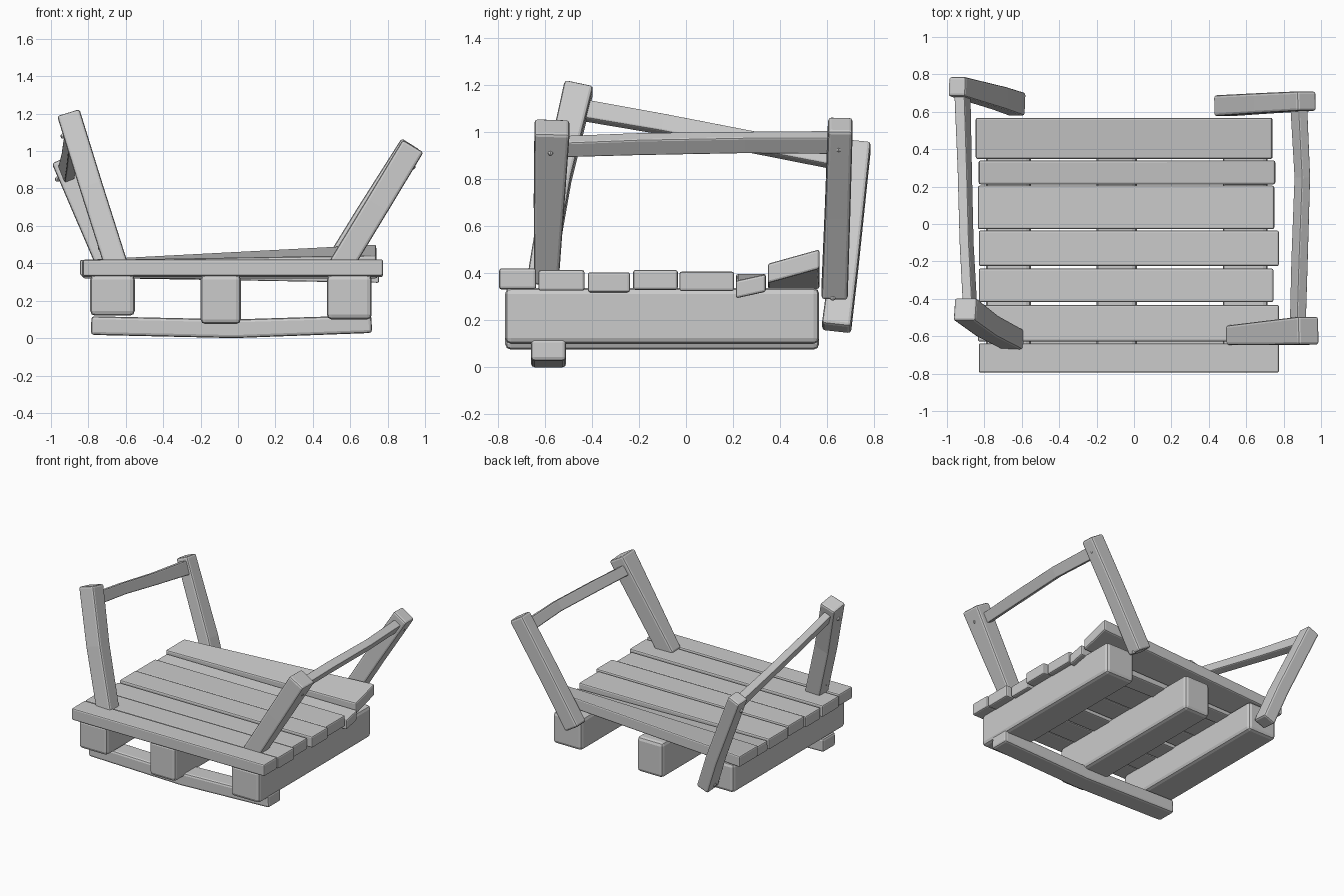
import bpy, bmesh
from mathutils import Vector

wood = bpy.data.materials.new("grey_wood")
wood.diffuse_color = (0.6, 0.6, 0.6, 1)


def add(name, bm, bevel=0.0, segments=2):
    bmesh.ops.recalc_face_normals(bm, faces=bm.faces)
    me = bpy.data.meshes.new(name)
    bm.to_mesh(me)
    bm.free()
    me.materials.append(wood)
    ob = bpy.data.objects.new(name, me)
    bpy.context.collection.objects.link(ob)
    if bevel:
        mod = ob.modifiers.new("worn_edges", 'BEVEL')
        mod.width, mod.segments = bevel, segments
        mod.limit_method, mod.angle_limit = 'ANGLE', 0.7
    return ob


def beam(name, points, sizes, side, bevel=0.012):
    """Rectangular timber through points; sizes = (along side, across) per point."""
    pts = [Vector(p) for p in points]
    bm = bmesh.new()
    rings = []
    for i, p in enumerate(pts):
        t = (pts[min(i + 1, len(pts) - 1)] - pts[max(i - 1, 0)]).normalized()
        s = Vector(side)
        s = (s - t * s.dot(t)).normalized()
        u = t.cross(s)
        w, h = sizes[i]
        rings.append([bm.verts.new(p + s * a * w / 2 + u * b * h / 2)
                      for a, b in ((-1, -1), (1, -1), (1, 1), (-1, 1))])
    for r, q in zip(rings, rings[1:]):
        for k in range(4):
            bm.faces.new((r[k], r[(k + 1) % 4], q[(k + 1) % 4], q[k]))
    bm.faces.new(rings[0])
    bm.faces.new(rings[-1])
    return add(name, bm, bevel)


def nail(name, p):
    bm = bmesh.new()
    bmesh.ops.create_uvsphere(bm, u_segments=8, v_segments=6, radius=0.014)
    bmesh.ops.translate(bm, verts=bm.verts, vec=p)
    add(name, bm)


# Deck planks: x range, y range, centre height left / right, thickness, roll of the right end
planks = [
    (-0.83, 0.775, -0.795, -0.638, 0.375, 0.377, 0.088, 0),
    (-0.835, 0.775, -0.628, -0.432, 0.37, 0.37, 0.088, 0),
    (-0.83, 0.745, -0.418, -0.238, 0.362, 0.362, 0.085, 0),
    (-0.83, 0.775, -0.225, -0.035, 0.372, 0.372, 0.085, 0),
    (-0.835, 0.75, -0.028, 0.205, 0.366, 0.366, 0.083, 0),
    (-0.83, 0.755, 0.212, 0.34, 0.36, 0.345, 0.075, 0.22),
    (-0.845, 0.74, 0.348, 0.568, 0.375, 0.43, 0.083, 0.28),
]
for i, (x0, x1, y0, y1, za, zb, th, roll) in enumerate(planks):
    yc = (y0 + y1) / 2
    ob = beam(f"deck_plank_{i + 1}", [(x0, yc, za), (x1, yc, zb)],
              [(y1 - y0, th)] * 2, (0, 1, 0), 0.01)
    for v in ob.data.vertices:          # twist the warped planks towards +x
        if v.co.x > 0:
            v.co.z += roll * (v.co.y - yc)

# Runners under the deck
for name, x0, x1, z0 in (("left_runner", -0.79, -0.552, 0.12),
                         ("middle_runner", -0.2, 0.015, 0.075),
                         ("right_runner", 0.475, 0.715, 0.1)):
    xc, zc = (x0 + x1) / 2, (z0 + 0.338) / 2
    beam(name, [(xc, -0.77, zc), (xc, 0.567, zc)],
         [(x1 - x0, 0.338 - z0)] * 2, (1, 0, 0), 0.025)

# Bottom slat, slightly bowed
beam("bottom_slat", [(-0.785, -0.585, 0.067), (-0.02, -0.585, 0.05), (0.715, -0.585, 0.075)],
     [(0.15, 0.1), (0.15, 0.1), (0.15, 0.095)], (0, 1, 0), 0.016)

# Leaning corner posts
posts = {
    "front_left_post": ([(-0.645, -0.62, 0.37), (-0.785, -0.545, 0.81), (-0.904, -0.455, 1.195)],
                        [(0.11, 0.125), (0.115, 0.125), (0.125, 0.125)]),
    "back_left_post": ([(-0.625, 0.64, 0.165), (-0.72, 0.672, 0.42), (-0.948, 0.735, 0.95)],
                       [(0.125, 0.1), (0.12, 0.1), (0.105, 0.1)]),
    "front_right_post": ([(0.545, -0.595, 0.38), (0.745, -0.583, 0.71), (0.935, -0.57, 1.025)],
                         [(0.105, 0.13), (0.13, 0.13), (0.15, 0.13)]),
    "back_right_post": ([(0.475, 0.632, 0.315), (0.69, 0.645, 0.665), (0.925, 0.657, 1.035)],
                        [(0.112, 0.12), (0.108, 0.12), (0.105, 0.12)]),
}
for name, (pts, sizes) in posts.items():
    beam(name, pts, sizes, (0, 1, 0), 0.014)

# Handrails joining the posts on each side
beam("left_rail", [(-0.875, -0.47, 1.1), (-0.895, -0.1, 1.035), (-0.905, 0.3, 0.955), (-0.918, 0.72, 0.88)],
     [(0.055, 0.085), (0.055, 0.08), (0.055, 0.085), (0.06, 0.1)], (0.93, 0, 0.37), 0.008)
beam("right_rail", [(0.875, -0.57, 0.938), (0.885, -0.2, 0.95), (0.9, 0.25, 0.957), (0.88, 0.65, 0.957)],
     [(0.06, 0.075), (0.06, 0.08), (0.055, 0.08), (0.06, 0.085)], (0.84, 0, -0.54), 0.008)

# Nail heads on the outer post faces
for i, p in enumerate([(0.935, -0.577, 0.915), (0.918, 0.65, 0.93), (0.525, 0.625, 0.298),
                       (-0.965, 0.72, 0.85), (-0.685, 0.64, 0.19),
                       (-0.735, -0.6, 0.48), (-0.935, -0.475, 1.08)]):
    nail(f"nail_{i + 1}", p)
